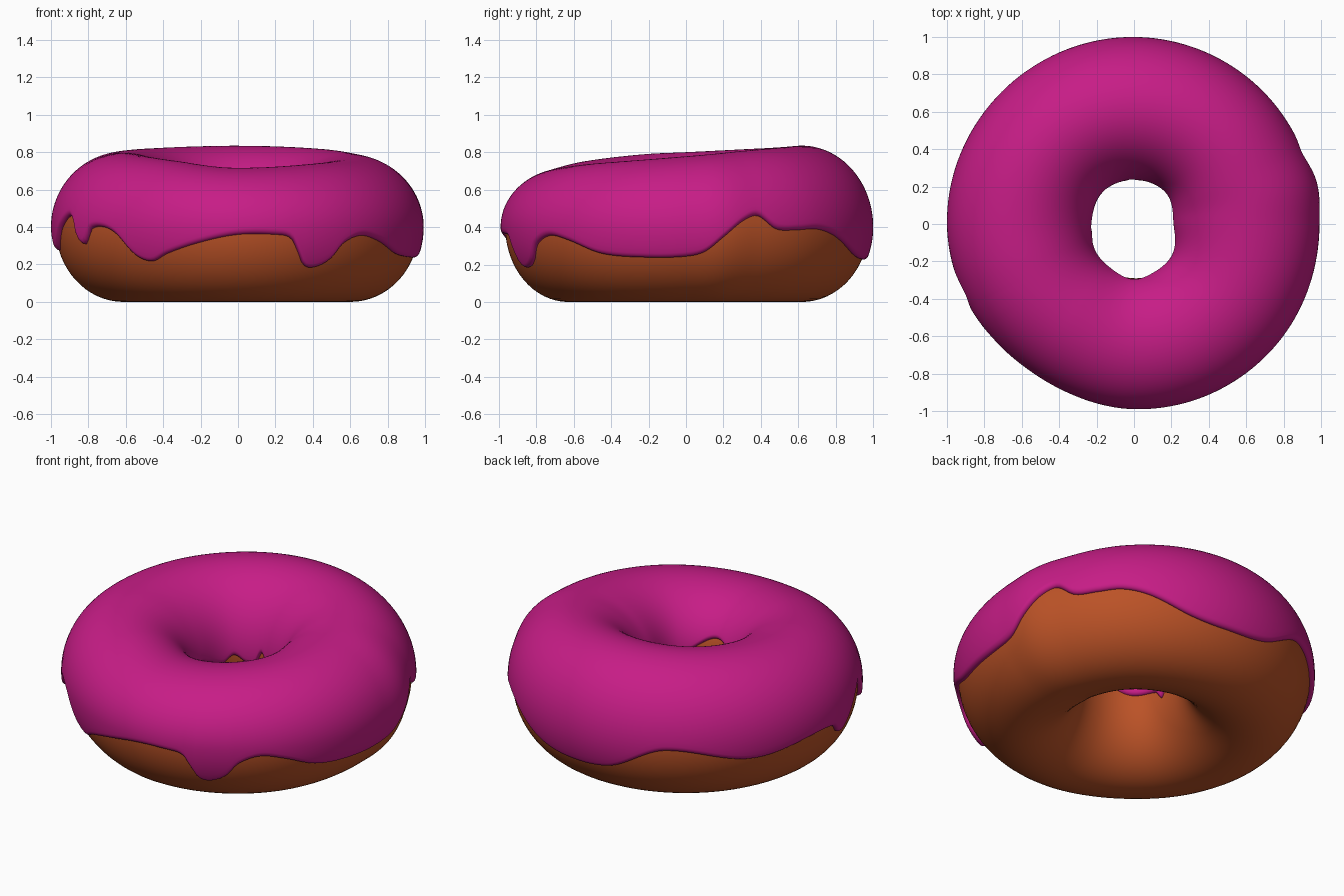
import bpy, bmesh
from math import sin, cos, asin, pi, radians, sqrt

if "Cube" in bpy.data.objects:
    bpy.data.objects.remove(bpy.data.objects["Cube"])

N = 288          # steps around the ring
T = 0.025        # icing thickness
ZC = 0.40        # height of the widest point


def ring(keys):
    """Smooth periodic curve through (degrees, value) keys."""
    n = len(keys)

    def key(i):
        d, v = keys[i % n]
        return d + 360 * (i // n), v

    def slope(i):
        (d0, v0), (d1, v1) = key(i - 1), key(i + 1)
        return (v1 - v0) / (d1 - d0)

    def f(deg):
        deg = (deg - keys[0][0]) % 360 + keys[0][0]
        i = max(k for k in range(n) if keys[k][0] <= deg)
        (d0, v0), (d1, v1) = key(i), key(i + 1)
        h = d1 - d0
        s = (deg - d0) / h
        return ((2*s**3 - 3*s*s + 1) * v0 + (s**3 - 2*s*s + s) * h * slope(i)
                + (3*s*s - 2*s**3) * v1 + (s**3 - s*s) * h * slope(i + 1))
    return f


def even(vals):
    return ring([(i * 360 / len(vals), v) for i, v in enumerate(vals)])


# Icing outline: outer radius, hole radius, crest height
outer = ring([(0, .992), (12, 1.003), (25, .985), (45, .99), (90, 1.0), (135, 1.0), (180, 1.0),
              (205, .985), (231, .963), (246, .967), (270, .99), (318, .998)])
hole = even([.215, .242, .24, .243, .23, .258, .27, .272])
crest = ring([(0, .778), (45, .818), (90, .835), (140, .82), (180, .80), (200, .79),
              (235, .755), (268, .717), (315, .742)])

# Lower edge of the icing, with drips, outside and inside the hole
edge_out = ring([(0, .245), (6, .27), (12, .35), (18, .43), (23.5, .46), (30, .39), (38, .385),
                 (46, .39), (54, .36), (69, .26), (82, .23), (99, .25), (118, .39), (147, .313),
                 (171, .357), (181, .345), (184, .29), (187, .28), (190, .32), (195, .40),
                 (202, .46), (206, .42), (208, .34), (211, .31), (213, .34), (215, .39),
                 (221, .40), (227, .36), (234, .25), (240, .22), (246, .26), (258, .32),
                 (270, .36), (282, .36), (287, .34), (289.5, .27), (292, .20), (296, .19),
                 (301, .23), (305, .31), (312, .355), (320, .33), (332, .26), (347, .24)])
edge_in = ring([(0, .40), (45, .40), (82, .36), (93, .43), (103, .36), (115, .36), (130, .40),
                (145, .36), (170, .40), (185, .42), (193, .37), (203, .42), (235, .43),
                (270, .50), (300, .42), (318, .37), (335, .40)])


def point(deg, phi, off):
    """Point on the dough cross-section at angle phi, pushed out by off."""
    ro, ri = outer(deg) - T, hole(deg) + T * .8
    c, a = (ro + ri) / 2, (ro - ri) / 2
    b = ZC if sin(phi) < 0 else crest(deg) - T - ZC
    r = c + (a + off) * cos(phi)
    z = ZC + (b + off) * sin(phi)
    t = radians(deg)
    return r * cos(t), r * sin(t), z


def dough_section(deg):
    return [point(deg, 2 * pi * j / 64, 0) for j in range(64)]


def icing_section(deg):
    def ang(e):
        b = ZC if e < ZC else crest(deg) - T - ZC
        return asin((e - ZC) / b)
    p0, p1 = ang(edge_out(deg)), pi - ang(edge_in(deg))
    w = .08                                   # width of the rounded lip
    lip = [w * (1 - cos(pi / 2 * k / 6)) for k in range(6)]
    m = 52
    phis = [p0 + x for x in lip]
    phis += [p0 + w + (p1 - p0 - 2 * w) * k / m for k in range(m + 1)]
    phis += [p1 - x for x in reversed(lip)]
    pts = []
    for p in phis:
        s = min(1, min(p - p0, p1 - p) / w)
        pts.append(point(deg, p, T * sqrt(max(0, 1 - (1 - s) ** 2))))
    # underside, hidden just inside the dough
    pts += [point(deg, p1 + (p0 - p1) * k / 24, -.012) for k in range(25)]
    return pts


def build(name, section, color):
    bm = bmesh.new()
    rows = [[bm.verts.new(p) for p in section(i * 360 / N)] for i in range(N)]
    m = len(rows[0])
    for i in range(N):
        a, b = rows[i], rows[(i + 1) % N]
        for j in range(m):
            k = (j + 1) % m
            bm.faces.new((a[j], b[j], b[k], a[k])).smooth = True
    bmesh.ops.recalc_face_normals(bm, faces=bm.faces)
    me = bpy.data.meshes.new(name)
    bm.to_mesh(me)
    bm.free()
    mat = bpy.data.materials.new(name + "_color")
    mat.diffuse_color = color
    mat.use_nodes = True
    mat.node_tree.nodes["Principled BSDF"].inputs["Base Color"].default_value = mat.diffuse_color
    me.materials.append(mat)
    ob = bpy.data.objects.new(name, me)
    bpy.context.collection.objects.link(ob)
    return ob


# Baked ring and glaze on top
build("dough", dough_section, (.50, .085, .02, 1))
build("icing", icing_section, (.57, .012, .24, 1))
